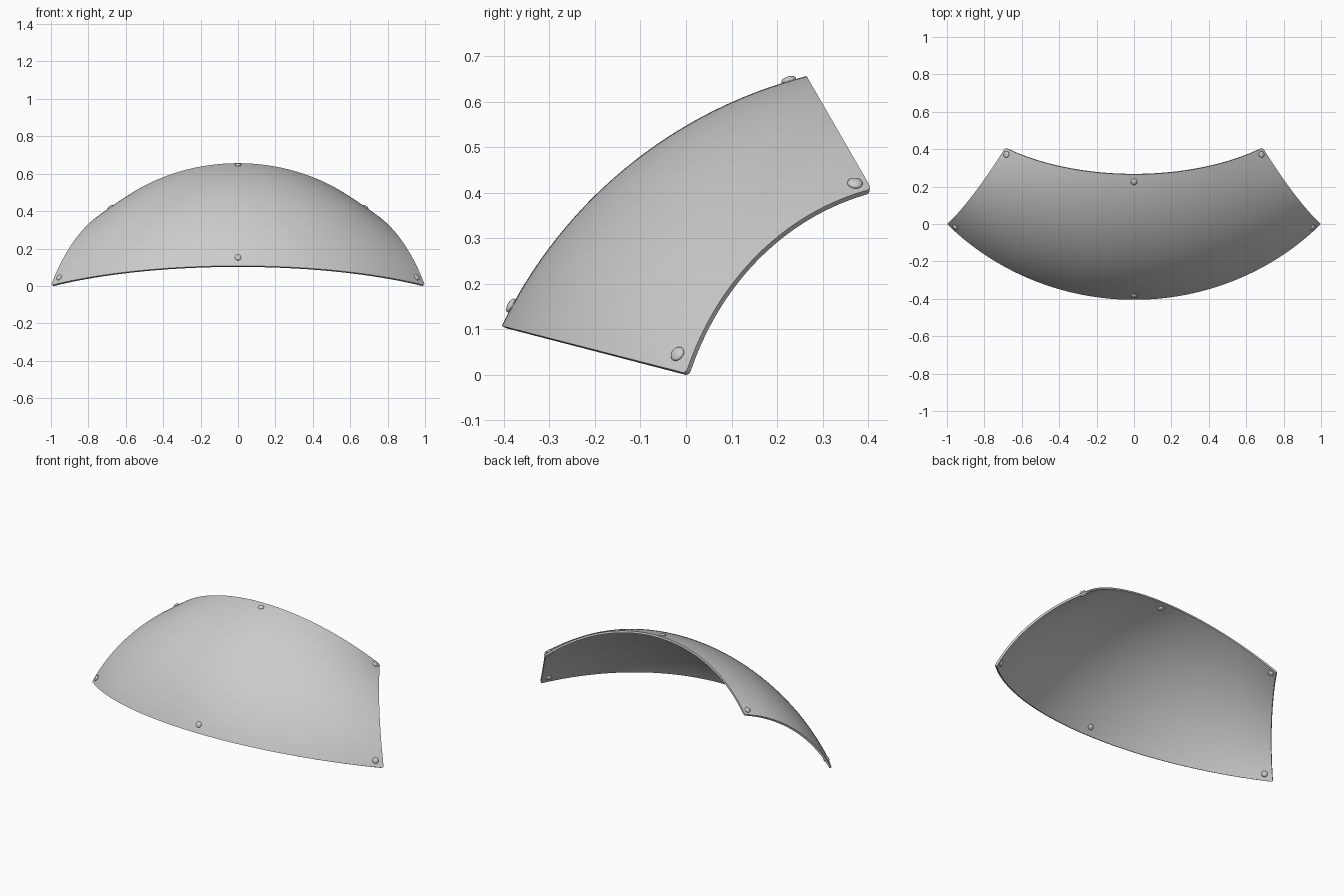
import bpy, bmesh, math
from mathutils import Vector as V, Quaternion

if "Cube" in bpy.data.objects:
    bpy.data.objects.remove(bpy.data.objects["Cube"])

THICK = 0.012


def arc(a, b, c, s):
    """Point at s (0..1) on the circular arc a -> b -> c."""
    p, q = b - a, c - a
    n = p.cross(q)
    centre = a + (q.length_squared * n.cross(p) + p.length_squared * q.cross(n)) / (2 * n.length_squared)
    r0, r1 = a - centre, c - centre
    axis = n.normalized()
    ang = math.atan2(r0.cross(r1).dot(axis), r0.dot(r1)) % (2 * math.pi)
    return centre + Quaternion(axis, ang * s) @ r0


# Curved panel: arcs lofted between the centre line and the two side edges
CENTRE = (V((0, -0.405, 0.107)), V((0, 0, 0.547)), V((0, 0.265, 0.656)))
SIDE = (V((1, 0, 0.003)), V((0.828, 0.2, 0.302)), V((0.688, 0.408, 0.408)))


def surf(s, t):
    right = arc(*SIDE, t)
    left = V((-right.x, right.y, right.z))
    return arc(left, arc(*CENTRE, t), right, s)


def normal(s, t):
    e = 1e-3
    du = surf(s + e, t) - surf(s - e, t)
    dv = surf(s, t + e) - surf(s, t - e)
    return du.cross(dv).normalized()


def finish(bm, name):
    me = bpy.data.meshes.new(name)
    bm.to_mesh(me)
    bm.free()
    ob = bpy.data.objects.new(name, me)
    bpy.context.collection.objects.link(ob)
    bpy.ops.object.select_all(action='DESELECT')
    ob.select_set(True)
    bpy.context.view_layer.objects.active = ob
    return ob


# Panel grid with softly rounded corners
NU, NV = 72, 32
bm = bmesh.new()
g = [[bm.verts.new(surf(i / NU, j / NV)) for i in range(NU + 1)] for j in range(NV + 1)]
for j in range(NV):
    for i in range(NU):
        bm.faces.new((g[j][i], g[j][i + 1], g[j + 1][i + 1], g[j + 1][i]))
corners = [g[j][i] for j in (0, NV) for i in (0, NU)]
bmesh.ops.bevel(bm, geom=corners, offset=0.012, offset_type='OFFSET', segments=4,
                profile=0.5, affect='VERTICES')
panel = finish(bm, "curved_panel")
solid = panel.modifiers.new("thickness", 'SOLIDIFY')
solid.thickness = THICK
solid.offset = -1
solid.use_even_offset = True
bpy.ops.object.modifier_apply(modifier=solid.name)
bpy.ops.object.shade_smooth_by_angle(angle=math.radians(35))


# Rivets: a flattened dome on the outer and inner face
def rivet(name, s, t):
    p, n = surf(s, t), normal(s, t)
    rot = n.to_track_quat('Z', 'Y')
    bm = bmesh.new()
    for depth in (0.002, -THICK - 0.002):
        dome = bmesh.ops.create_uvsphere(bm, u_segments=24, v_segments=12, radius=1)["verts"]
        for v in dome:
            v.co = p + n * depth + rot @ V((v.co.x * 0.017, v.co.y * 0.017, v.co.z * 0.008))
    finish(bm, name)
    bpy.ops.object.shade_smooth_by_angle(angle=math.radians(60))


for row, t in (("lower", 0.055), ("upper", 0.955)):
    for col, s in (("left", 0.02), ("centre", 0.5), ("right", 0.98)):
        rivet(f"rivet_{row}_{col}", s, t)
